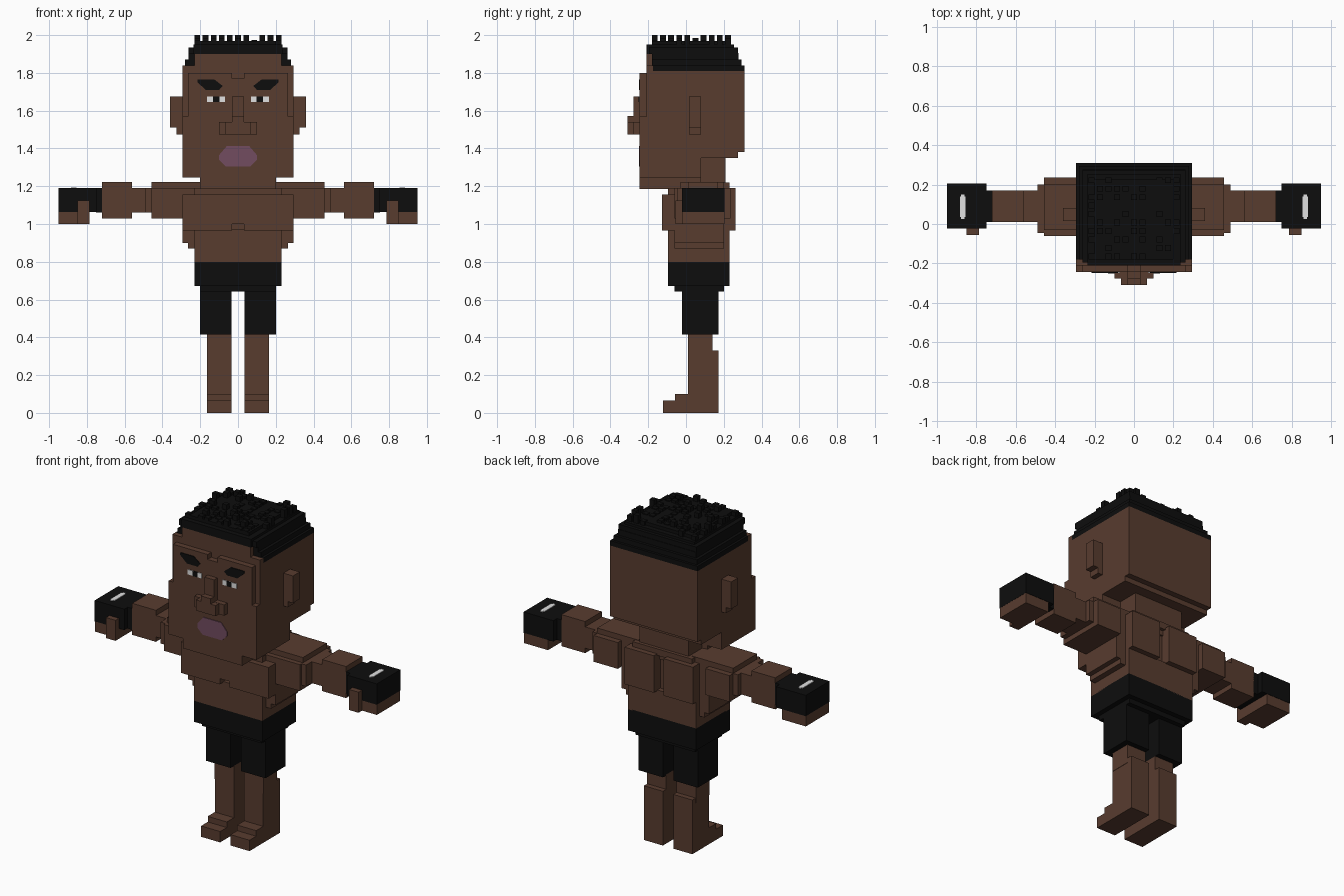
import bpy, bmesh, random
from mathutils import Matrix, Vector

random.seed(4)


def colour(name, rgb):
    m = bpy.data.materials.new(name)
    m.diffuse_color = (*rgb, 1)
    return m


SKIN = colour("brown skin", (0.098, 0.045, 0.028))
BLACK = colour("black", (0.0042, 0.0042, 0.0042))
WHITE = colour("white", (0.75, 0.75, 0.75))
LIP = colour("mauve", (0.168, 0.072, 0.118))


def finish(name, bm, mat):
    bmesh.ops.recalc_face_normals(bm, faces=bm.faces[:])
    me = bpy.data.meshes.new(name)
    bm.to_mesh(me)
    bm.free()
    me.materials.append(mat)
    ob = bpy.data.objects.new(name, me)
    bpy.context.collection.objects.link(ob)
    return ob


def blocks(name, mat, boxes, mirror=False):
    """Boxes as (x0, x1, y0, y1, z0, z1), optionally repeated on the other side."""
    bm = bmesh.new()
    if mirror:
        boxes = boxes + [(-b[1], -b[0], *b[2:]) for b in boxes]
    for x0, x1, y0, y1, z0, z1 in boxes:
        mid = Vector(((x0 + x1) / 2, (y0 + y1) / 2, (z0 + z1) / 2))
        bmesh.ops.create_cube(bm, size=1, matrix=Matrix.Translation(mid)
                              @ Matrix.Diagonal((x1 - x0, y1 - y0, z1 - z0, 1)))
    return finish(name, bm, mat)


def face_plate(name, mat, outline, y=-0.245, mirror=False):
    """Thin plate on the face from an (x, z) outline."""
    bm = bmesh.new()
    for s in ((1, -1) if mirror else (1,)):
        f = bm.faces.new([bm.verts.new((s * x, y - 0.004, z)) for x, z in outline])
        ext = bmesh.ops.extrude_face_region(bm, geom=[f])
        for v in ext["geom"]:
            if isinstance(v, bmesh.types.BMVert):
                v.co.y += 0.006
    return finish(name, bm, mat)


# Head: skull, raised face, stepped jaw
blocks("head", SKIN, [
    (-0.295, 0.295, -0.21, 0.31, 1.38, 1.81),
    (-0.295, 0.295, -0.21, 0.275, 1.35, 1.381),
    (-0.295, 0.295, -0.21, 0.08, 1.245, 1.351),
    (-0.2, 0.2, -0.245, 0.08, 1.185, 1.246),
    (-0.295, 0.295, -0.21, -0.175, 1.809, 1.84),
    (-0.23, 0.23, -0.21, -0.175, 1.839, 1.9),
])
blocks("face_front", SKIN, [
    (-0.295, 0.295, -0.245, -0.2, 1.245, 1.57),
    (-0.265, 0.265, -0.245, -0.2, 1.569, 1.77),
])
blocks("brow_ridge", SKIN, [(0.033, 0.265, -0.245, -0.2, 1.769, 1.80)], True)
blocks("nose", SKIN, [
    (-0.033, 0.033, -0.277, -0.24, 1.54, 1.675),
    (-0.1, 0.1, -0.277, -0.24, 1.475, 1.541),
    (-0.066, 0.066, -0.31, -0.27, 1.475, 1.54),
    (-0.033, 0.033, -0.31, -0.27, 1.539, 1.573),
])
blocks("ears", SKIN, [
    (0.29, 0.325, 0.015, 0.08, 1.475, 1.675),
    (0.324, 0.36, 0.015, 0.08, 1.51, 1.675),
], True)

# Painted face details
face_plate("eye_whites", WHITE,
           [(0.07, 1.645), (0.165, 1.645), (0.165, 1.675), (0.07, 1.675)], mirror=True)
face_plate("pupils", BLACK,
           [(0.098, 1.645), (0.132, 1.645), (0.132, 1.675), (0.098, 1.675)],
           y=-0.247, mirror=True)
face_plate("eyebrows", BLACK,
           [(0.215, 1.765), (0.125, 1.765), (0.08, 1.73), (0.10, 1.71),
            (0.17, 1.71), (0.215, 1.75)], mirror=True)
face_plate("lips", LIP,
           [(-0.1, 1.34), (-0.065, 1.305), (0.065, 1.305), (0.1, 1.34),
            (0.1, 1.365), (0.06, 1.412), (-0.06, 1.412), (-0.1, 1.365)])

# Hair: stepped cap with short tufts
blocks("hair", BLACK, [
    (-0.295, 0.295, -0.18, 0.31, 1.81, 1.84),
    (-0.28, 0.28, -0.18, 0.295, 1.839, 1.87),
    (-0.262, 0.262, -0.18, 0.278, 1.869, 1.905),
    (-0.262, 0.262, -0.195, 0.275, 1.9, 1.935),
    (-0.235, 0.235, -0.21, 0.255, 1.9, 1.95),
    (-0.2, 0.2, -0.18, 0.225, 1.949, 1.97),
])
tufts = []
for i in range(11):
    for j in range(10):
        if random.random() < 0.5:
            x, y = -0.215 + 0.043 * i, -0.165 + 0.043 * j
            tufts.append((x - 0.015, x + 0.015, y - 0.015, y + 0.015,
                          1.94, random.choice((1.975, 1.985, 2.0))))
blocks("hair_tufts", BLACK, tufts)

# Neck and torso
blocks("neck", SKIN, [(-0.165, 0.165, -0.03, 0.21, 1.15, 1.36)])
blocks("torso", SKIN, [
    (-0.295, 0.295, -0.06, 0.2, 0.9, 1.19),
    (-0.265, 0.265, -0.06, 0.2, 0.87, 0.901),
    (-0.23, 0.23, -0.095, 0.23, 0.8, 0.97),
    (-0.2, 0.2, -0.03, 0.23, 1.18, 1.22),
])
blocks("chest_muscles", SKIN, [
    (0.033, 0.295, -0.128, -0.05, 0.965, 1.155),
    (0.0, 0.034, -0.128, -0.05, 1.0, 1.155),
    (0.0, 0.23, -0.095, -0.05, 1.15, 1.19),
], True)
blocks("shoulder_blades", SKIN, [(0.033, 0.23, 0.19, 0.262, 0.965, 1.19)], True)
blocks("shoulders", SKIN, [
    (0.18, 0.458, -0.03, 0.2, 1.15, 1.222),
    (0.295, 0.458, -0.06, 0.235, 1.03, 1.19),
    (0.45, 0.49, -0.045, 0.2, 1.06, 1.19),
], True)

# Arms, gloves and fingers
blocks("arms", SKIN, [
    (0.45, 0.562, 0.01, 0.17, 1.06, 1.19),
    (0.56, 0.72, 0.01, 0.17, 1.03, 1.222),
], True)
blocks("gloves", BLACK, [
    (0.719, 0.752, 0.01, 0.17, 1.06, 1.19),
    (0.75, 0.95, -0.022, 0.205, 1.063, 1.19),
], True)
blocks("fingers", SKIN, [
    (0.85, 0.949, -0.02, 0.203, 1.0, 1.064),
    (0.787, 0.851, 0.04, 0.203, 1.0, 1.064),
    (0.787, 0.85, -0.055, 0.04, 1.0, 1.064),
    (0.787, 0.85, -0.055, -0.02, 1.06, 1.125),
], True)
blocks("glove_badges", WHITE, [
    (0.855, 0.885, 0.035, 0.14, 1.187, 1.194),
    (0.862, 0.878, 0.025, 0.15, 1.187, 1.194),
], True)

# Shorts
blocks("shorts_waist", BLACK, [
    (-0.23, 0.23, -0.095, 0.23, 0.672, 0.805),
    (-0.2, 0.2, -0.06, 0.2, 0.642, 0.673),
])
blocks("shorts_legs", BLACK, [(0.035, 0.2, -0.022, 0.172, 0.415, 0.65)], True)

# Legs with stepped feet
blocks("legs", SKIN, [
    (0.035, 0.165, 0.01, 0.14, 0.3, 0.42),
    (0.035, 0.163, 0.01, 0.172, 0.0, 0.33),
    (0.035, 0.163, -0.058, 0.02, 0.0, 0.1),
    (0.035, 0.163, -0.122, -0.05, 0.0, 0.066),
], True)
